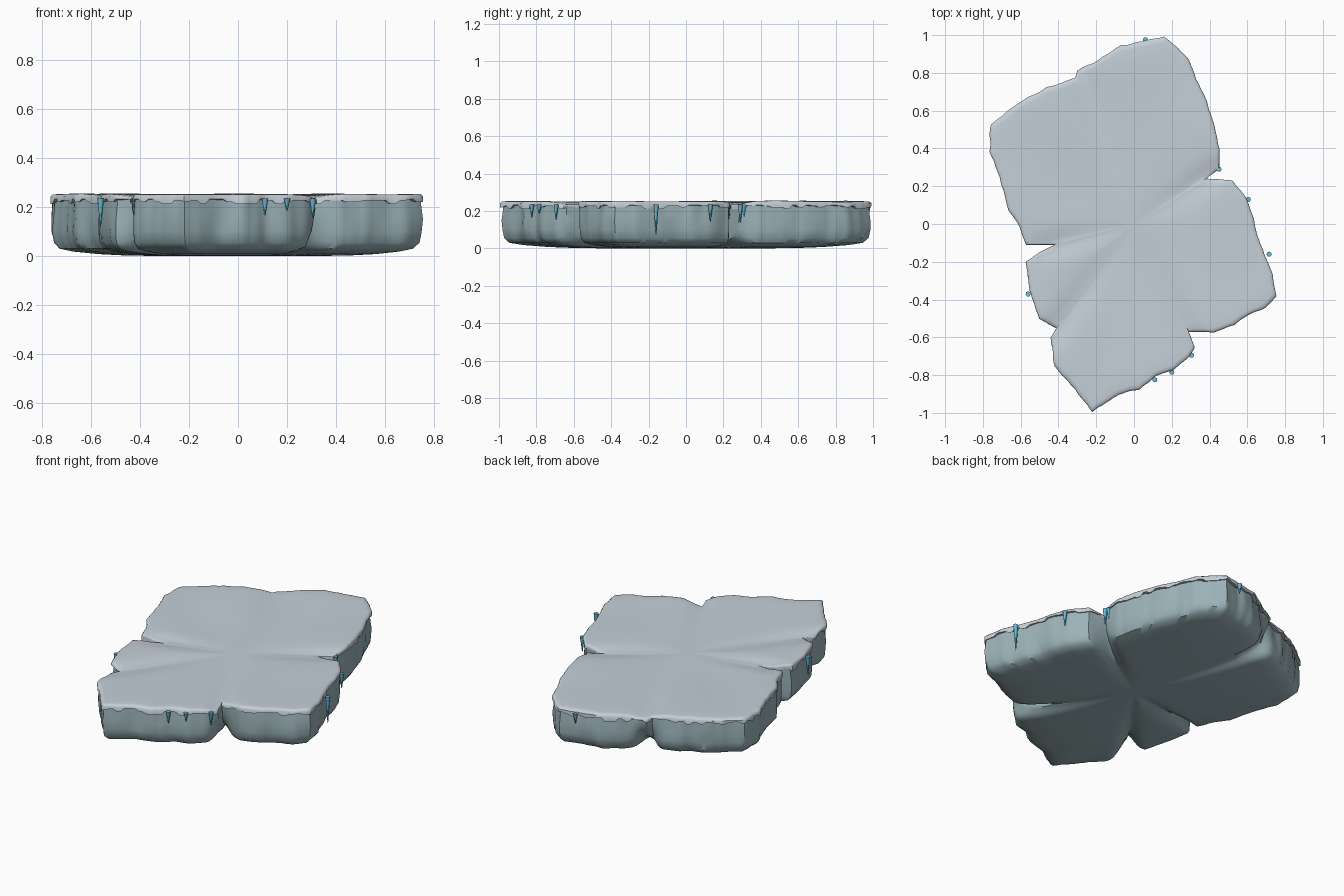
import bpy
import bmesh
import math
import random
from mathutils import Vector, noise

random.seed(4)
default = bpy.data.objects.get("Cube")
if default:
    bpy.data.objects.remove(default, do_unlink=True)


def make_material(name, colour):
    material = bpy.data.materials.new(name)
    material.use_nodes = True
    material.diffuse_color = (*colour, 1)
    shader = material.node_tree.nodes["Principled BSDF"]
    shader.inputs["Base Color"].default_value = (*colour, 1)
    shader.inputs["Roughness"].default_value = 0.7
    return material


snow = make_material("snow", (0.56, 0.63, 0.69))
stone_ice = make_material("grey_ice", (0.33, 0.45, 0.48))
blue_ice = make_material("blue_ice", (0.14, 0.5, 0.68))

# Outline of the slab in hundredths, counter-clockwise from the front tip
CORNERS = [
    (-22, -99), (-8, -90), (3, -87), (12, -80), (21, -77), (29, -70), (32, -65),
    (29, -57), (42, -57), (53, -53), (60, -48), (70, -44), (75, -38), (73, -26),
    (69, -16), (65, -6), (62, 7), (59, 14), (52, 23), (38, 24), (45, 29),
    (45, 40), (42, 53), (38, 66), (33, 76), (29, 87), (16, 99), (-7, 94),
    (-18, 87), (-30, 81), (-31, 77), (-46, 72), (-61, 64), (-76, 52), (-76, 38),
    (-71, 25), (-66, 7), (-61, 0), (-57, -11), (-42, -11), (-50, -15),
    (-57, -20), (-55, -35), (-50, -50), (-41, -55), (-44, -60), (-42, -75),
    (-32, -86)]

# Outer ends of the cracks that split the slab into lobes
CRACKS = [Vector(p) for p in
          ((0.29, -0.57), (0.38, 0.24), (-0.28, 0.8), (-0.42, -0.11), (-0.41, -0.55))]


def sample_outline(step):
    """Walk the outline in short steps, with a ragged edge."""
    points = []
    for index, corner in enumerate(CORNERS):
        start = Vector(corner) / 100
        end = Vector(CORNERS[(index + 1) % len(CORNERS)]) / 100
        count = max(1, round((end - start).length / step))
        for i in range(count):
            p = start.lerp(end, i / count)
            rough = noise.noise(Vector((p.x, p.y, 0)) * 22)
            points.append(p * (1 + 0.008 * rough))
    return points


def crack_depth(p, width):
    """One on a crack line, fading to zero beside it and at the centre."""
    depth = 0
    for end in CRACKS:
        t = max(0, min(1.1, p.dot(end) / end.length_squared))
        distance = (p - end * t).length
        depth = max(depth, t * math.exp(-(distance / width) ** 2))
    return depth


def finish(name, bm, material, angle):
    bmesh.ops.recalc_face_normals(bm, faces=bm.faces)
    mesh = bpy.data.meshes.new(name)
    bm.to_mesh(mesh)
    bm.free()
    obj = bpy.data.objects.new(name, mesh)
    bpy.context.collection.objects.link(obj)
    mesh.materials.append(material)
    bpy.ops.object.select_all(action="DESELECT")
    obj.select_set(True)
    bpy.context.view_layer.objects.active = obj
    bpy.ops.object.shade_smooth_by_angle(angle=math.radians(angle))
    return obj


def loft(name, rings, centres, material, angle):
    """Join rings of equal length and close both ends with fans."""
    bm = bmesh.new()
    loops = [[bm.verts.new(co) for co in ring] for ring in rings]
    count = len(loops[0])
    for low, high in zip(loops, loops[1:]):
        for i in range(count):
            j = (i + 1) % count
            bm.faces.new((low[i], low[j], high[j], high[i]))
    for loop, centre in zip((loops[0], loops[-1]), centres):
        middle = bm.verts.new(centre)
        for i in range(count):
            bm.faces.new((loop[i], loop[(i + 1) % count], middle))
    return finish(name, bm, material, angle)


outline = sample_outline(0.02)


# Ice body: domed underside, chamfered foot and fluted wall
def body_ring(scale, z):
    ring = []
    for p in outline:
        flute = noise.noise(Vector((p.x * 9, p.y * 9, z * 5)))
        ripple = noise.noise(Vector((p.x * 16, p.y * 16, z * 22)))
        low = max(0, 1 - z / 0.2)
        q = p * scale
        if scale > 0.8:
            q *= 1 + 0.012 * flute + 0.006 * ripple
            q *= 1 - 0.14 * low * crack_depth(p, 0.05)
        lift = 0.035 * crack_depth(q, 0.045) if z < 0.1 else 0
        ring.append((q.x, q.y, z + lift))
    return ring


BODY = [(0.2, 0), (0.4, 0), (0.6, 0.002), (0.75, 0.008), (0.88, 0.018),
        (0.955, 0.03), (0.985, 0.055), (0.995, 0.1), (0.995, 0.15),
        (0.99, 0.19), (0.985, 0.232)]
loft("ice_body", [body_ring(*level) for level in BODY],
     [(0, 0, 0.004), (0, 0, 0.235)], stone_ice, 40)


# Snow cap: ragged lower lip, rounded rim and softly creased top
def cap_ring(scale, z):
    ring = []
    for p in outline:
        q = p * scale
        wave = 0.006 * noise.noise(Vector((q.x * 3, q.y * 3, 1)))
        ring.append((q.x, q.y, z + wave - 0.016 * crack_depth(q, 0.07)))
    return ring


lip = []
drop = 0.225
for i, p in enumerate(outline):
    if i % 2 == 0:
        drop = random.choice((0.212, 0.22, 0.227, 0.232))
    lip.append((p.x * 1.004, p.y * 1.004, drop))
under = [(p.x * 0.96, p.y * 0.96, 0.226) for p in outline]
CAP = [(1.004, 0.242), (0.993, 0.25), (0.97, 0.252), (0.9, 0.252), (0.8, 0.251),
       (0.65, 0.25), (0.5, 0.249), (0.35, 0.248), (0.18, 0.247)]
loft("snow_cap", [under, lip] + [cap_ring(*level) for level in CAP],
     [(0, 0, 0.226), (0, 0, 0.246)], snow, 50)


# Icicles hanging from the rim: x, y, length
def icicle(x, y, length):
    bm = bmesh.new()
    bmesh.ops.create_cone(bm, cap_ends=True, segments=7, radius1=0.002,
                          radius2=0.014, depth=length)
    for v in bm.verts:
        v.co += Vector((x, y, 0.235 - length / 2))
    return finish("icicle", bm, blue_ice, 60)


for spot in ((0.11, -0.825, 0.07), (0.2, -0.785, 0.05), (0.305, -0.695, 0.08),
             (0.715, -0.16, 0.16), (0.605, 0.13, 0.09), (0.45, 0.29, 0.1),
             (0.44, 0.31, 0.07), (0.06, 0.975, 0.06), (-0.56, -0.37, 0.11)):
    icicle(*spot)
